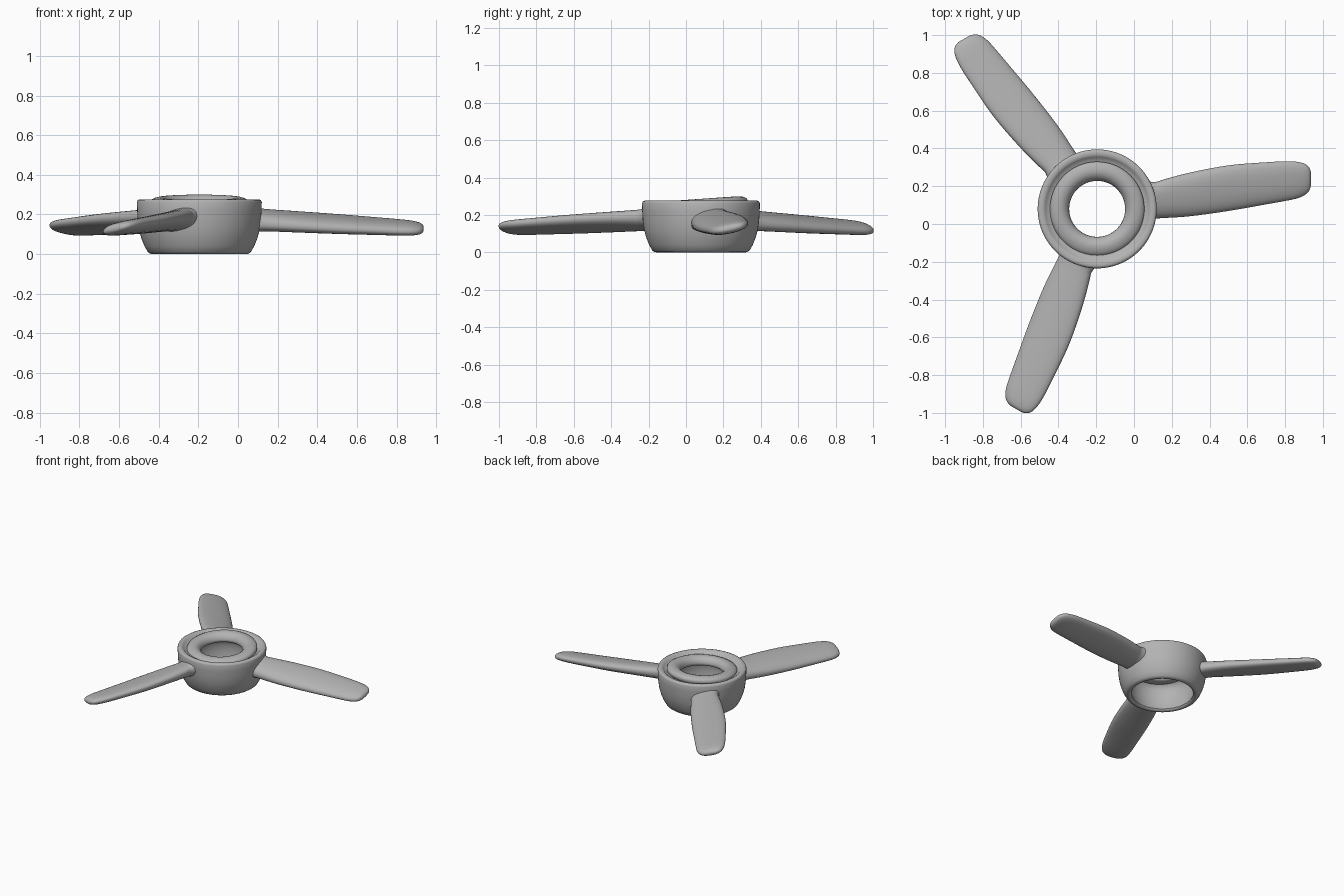
import bpy, bmesh, math
from mathutils import Matrix, Vector

if "Cube" in bpy.data.objects:
    bpy.data.objects.remove(bpy.data.objects["Cube"])

CX, CY = -0.195, 0.08   # hub axis

metal = bpy.data.materials.new("dark_grey")
metal.diffuse_color = (0.45, 0.45, 0.45, 1)
metal.use_nodes = True
metal.node_tree.nodes["Principled BSDF"].inputs["Base Color"].default_value = metal.diffuse_color


def finish(bm, name, angle=50):
    bmesh.ops.recalc_face_normals(bm, faces=bm.faces)
    me = bpy.data.meshes.new(name)
    bm.to_mesh(me)
    bm.free()
    me.materials.append(metal)
    ob = bpy.data.objects.new(name, me)
    bpy.context.collection.objects.link(ob)
    bpy.ops.object.select_all(action='DESELECT')
    ob.select_set(True)
    bpy.context.view_layer.objects.active = ob
    bpy.ops.object.shade_smooth_by_angle(angle=math.radians(angle))
    return ob


def skin(bm, rings, closed):
    """Bridge equal-length closed loops of vertices with quads."""
    n = len(rings[0])
    for i in range(len(rings) if closed else len(rings) - 1):
        a, b = rings[i], rings[(i + 1) % len(rings)]
        for j in range(n):
            k = (j + 1) % n
            bm.faces.new((a[j], a[k], b[k], b[j]))


def smooth_path(pts, sub=4):
    """Catmull-Rom subdivision of a list of tuples."""
    v = [Vector(p) for p in pts]
    out = []
    for i in range(len(v) - 1):
        a, b, c, d = v[max(i - 1, 0)], v[i], v[i + 1], v[min(i + 2, len(v) - 1)]
        for s in range(sub):
            t = s / sub
            out.append(0.5 * (2 * b + (c - a) * t + (2 * a - 5 * b + 4 * c - d) * t ** 2
                              + (3 * b - a - 3 * c + d) * t ** 3))
    return out + [v[-1]]


def lathe(name, profile, tilt=0.0, steps=96):
    """Revolve a closed (radius, z) profile; tilt raises the +y side."""
    bm = bmesh.new()
    rings = []
    for i in range(steps):
        t = 2 * math.pi * i / steps
        rings.append([bm.verts.new((CX + r * math.cos(t), CY + r * math.sin(t),
                                    z + tilt * r * math.sin(t))) for r, z in profile])
    skin(bm, rings, True)
    return finish(bm, name)


# Hollow bowl-shaped hub: domed inside, top rim and a recessed groove
lathe("hub", [(0.218, 0.012), (0.224, 0.004), (0.234, 0.0), (0.247, 0.001), (0.260, 0.01),
              (0.277, 0.04), (0.293, 0.08), (0.304, 0.12), (0.311, 0.17), (0.314, 0.22),
              (0.315, 0.262), (0.311, 0.272), (0.302, 0.276), (0.285, 0.275), (0.275, 0.269),
              (0.266, 0.258), (0.245, 0.252), (0.19, 0.245), (0.19, 0.228), (0.21, 0.219),
              (0.228, 0.203), (0.238, 0.175), (0.241, 0.13), (0.237, 0.08), (0.227, 0.035)])

# Slightly tilted ring around the shaft hole
lathe("shaft_ring", [(0.148, 0.232), (0.149, 0.245), (0.155, 0.26), (0.165, 0.272),
                     (0.178, 0.281), (0.195, 0.286), (0.212, 0.285), (0.23, 0.28),
                     (0.244, 0.272), (0.25, 0.262), (0.25, 0.245), (0.235, 0.228),
                     (0.2, 0.22), (0.17, 0.219), (0.155, 0.223)], tilt=0.07)

# Blade stations: distance, trailing edge, leading edge, thickness
STATIONS = [(0.27, -0.058, 0.146, 0.122), (0.31, -0.051, 0.143, 0.107),
            (0.36, -0.048, 0.158, 0.1), (0.5, -0.038, 0.194, 0.092), (0.7, -0.010, 0.231, 0.083),
            (0.9, 0.025, 0.247, 0.073), (1.0, 0.043, 0.252, 0.068), (1.06, 0.056, 0.249, 0.063),
            (1.10, 0.074, 0.238, 0.054), (1.122, 0.096, 0.22, 0.04), (1.132, 0.125, 0.195, 0.018)]


def blade(name, turn):
    bm = bmesh.new()
    rings = []
    for x, lo, hi, thick in (tuple(p) for p in smooth_path(STATIONS)):
        mid, half = (lo + hi) / 2, (hi - lo) / 2
        zc = 0.173 - 0.045 * (x - 0.3) / 0.83
        ring = []
        for j in range(36):
            t = 2 * math.pi * j / 36
            c, s = math.cos(t), math.sin(t)
            y = half * math.copysign(abs(c) ** 0.85, c)
            z = thick / 2 * math.copysign(abs(s) ** 0.85, s)
            ring.append(bm.verts.new((x, mid + y, zc + z + 0.2 * y)))
        rings.append(ring)
    skin(bm, rings, False)
    bm.faces.new(rings[0])
    bm.faces.new(rings[-1])
    bmesh.ops.transform(bm, verts=bm.verts, matrix=Matrix.Translation((CX, CY, 0))
                        @ Matrix.Rotation(turn, 4, 'Z'))
    return finish(bm, name, 60)


# Three pitched blades
for i in range(3):
    blade("blade_%d" % (i + 1), i * 2 * math.pi / 3)
